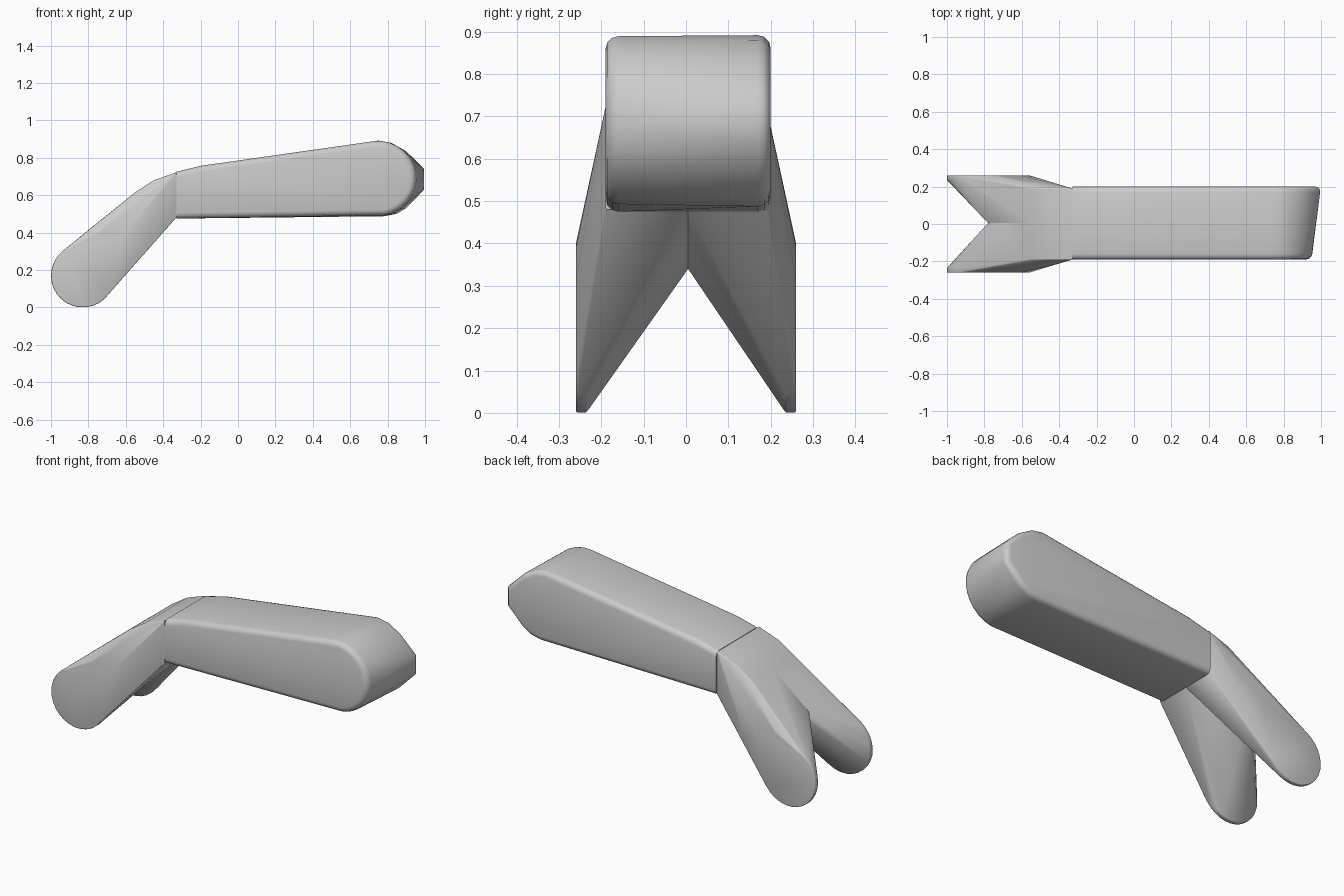
import bpy, bmesh, math

cube = bpy.data.objects.get("Cube")
if cube:
    bpy.data.objects.remove(cube, do_unlink=True)

grey = bpy.data.materials.new("plain_grey")
grey.use_nodes = True
colour = (0.6, 0.6, 0.6, 1)
grey.diffuse_color = colour
grey.node_tree.nodes["Principled BSDF"].inputs["Base Color"].default_value = colour

JOINT = -0.33


def arc(cx, cz, r, start, end, steps):
    """Points along an arc in the x-z plane, angles in degrees."""
    angles = [math.radians(start + (end - start) * i / steps) for i in range(steps + 1)]
    return [(cx + r * math.cos(a), cz + r * math.sin(a)) for a in angles]


def layer(profile, y):
    return [(x, y, z) for x, z in profile]


def convex_part(name, points, width, keep):
    """Convex solid with rounded edges; edges passing keep() stay sharp."""
    bm = bmesh.new()
    for p in points:
        bm.verts.new(p)
    hull = bmesh.ops.convex_hull(bm, input=bm.verts[:])
    loose = [v for v in bm.verts if not v.link_faces]
    bmesh.ops.delete(bm, geom=loose, context="VERTS")
    bmesh.ops.dissolve_limit(bm, angle_limit=math.radians(1),
                             verts=bm.verts[:], edges=bm.edges[:])
    edges = [e for e in bm.edges if e.is_manifold
             and e.calc_face_angle(0) > math.radians(32)
             and not keep(e)]
    bmesh.ops.bevel(bm, geom=edges, offset=width, segments=3, profile=0.5,
                    affect="EDGES", clamp_overlap=True)
    bmesh.ops.recalc_face_normals(bm, faces=bm.faces[:])
    mesh = bpy.data.meshes.new(name)
    bm.to_mesh(mesh)
    bm.free()
    mesh.materials.append(grey)
    obj = bpy.data.objects.new(name, mesh)
    bpy.context.collection.objects.link(obj)
    bpy.ops.object.select_all(action="DESELECT")
    obj.select_set(True)
    bpy.context.view_layer.objects.active = obj
    bpy.ops.object.shade_smooth_by_angle(angle=math.radians(35))
    return obj


# Long grip: rounded end on the front side, blunt point on the back side
root = [(JOINT, 0.475), (JOINT, 0.725), (-0.2, 0.757)]
front_side = root + arc(0.75, 0.69, 0.2, 98, -80, 14)
back_side = root + [(0.75, 0.892), (0.82, 0.88), (0.9, 0.835), (1.0, 0.74),
                    (1.0, 0.63), (0.9, 0.53), (0.85, 0.5), (0.78, 0.487)]
convex_part("grip", layer(front_side, -0.19) + layer(back_side, 0.2), 0.03,
            lambda e: all(v.co.x < JOINT + 0.001 for v in e.verts))

# Two splayed prongs meeting on the centre line
tip = arc(-0.83, 0.17, 0.17, 130, 325, 16)
pad = tip + [(-0.75, 0.4), (-0.61, 0.39), (-0.56, 0.31)]
shoulder = [(JOINT, 0.48), (JOINT, 0.722), (-0.45, 0.68), (-0.55, 0.615)]
web = [(JOINT, 0.48), (JOINT, 0.722), (-0.45, 0.68), (-0.55, 0.615),
       (-0.78, 0.43), (-0.765, 0.38), (-0.7, 0.34)]
for side, name in ((1, "left_prong"), (-1, "right_prong")):
    points = (layer(pad, side * 0.26) + layer(tip, side * 0.235)
              + layer(shoulder, side * 0.19) + layer(web, 0.005))
    convex_part(name, points, 0.02,
                lambda e: all(v.co.x < JOINT + 0.001 and v.co.x > JOINT - 0.001 for v in e.verts)
                or any(abs(v.co.y) < 0.01 for v in e.verts))
